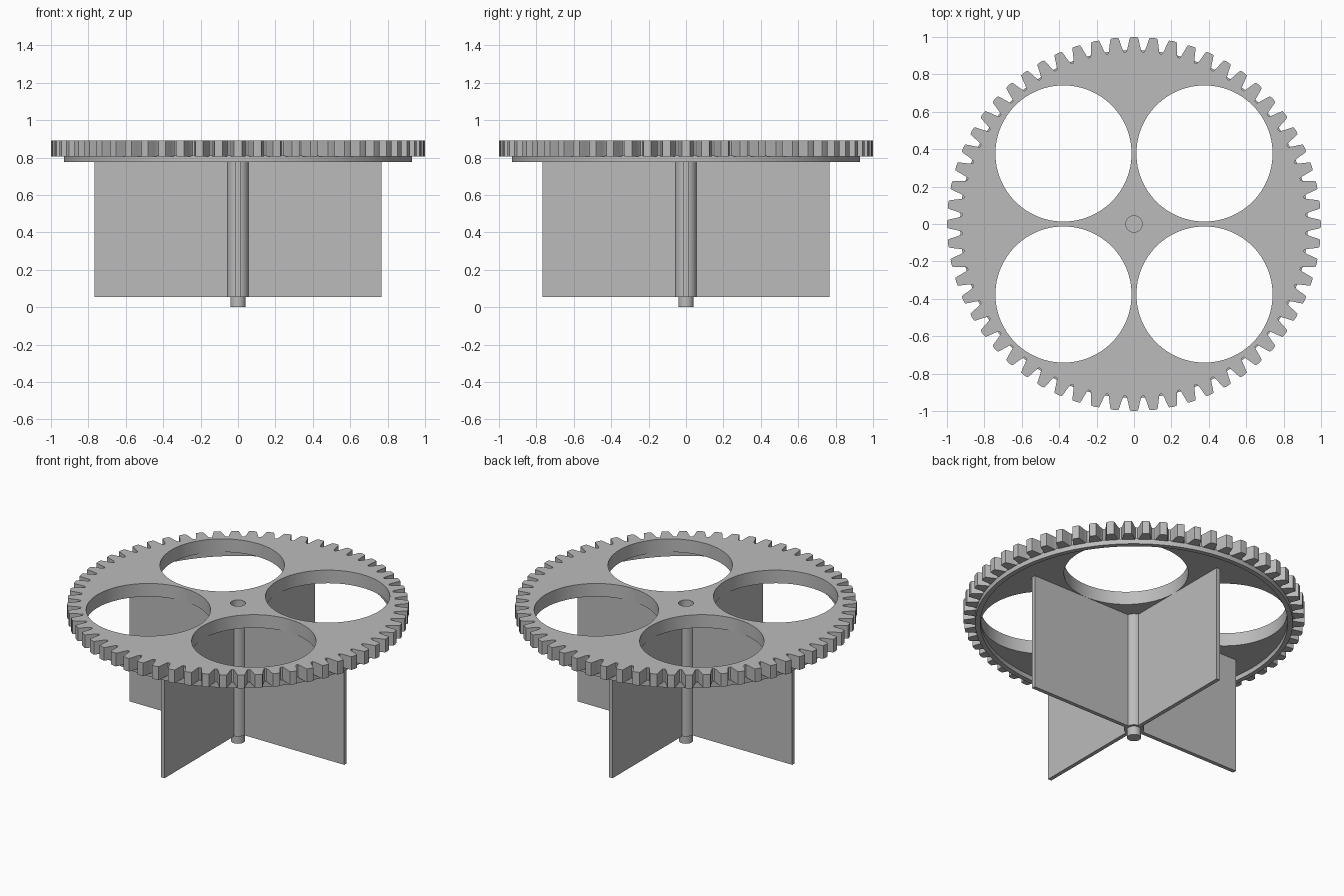
import bpy
from math import sin, cos, pi, tau, radians

if "Cube" in bpy.data.objects:
    bpy.data.objects.remove(bpy.data.objects["Cube"])

grey = bpy.data.materials.new("plain grey")
grey.use_nodes = True
grey.diffuse_color = (0.5, 0.5, 0.5, 1)
grey.node_tree.nodes["Principled BSDF"].inputs["Base Color"].default_value = (0.5, 0.5, 0.5, 1)


def circle(radius, cx=0, cy=0, steps=64):
    return [(cx + radius * cos(tau * i / steps), cy + radius * sin(tau * i / steps))
            for i in range(steps)]


def gear_outline(teeth):
    # Half of one tooth as (angle from tooth centre, radius), mirrored
    half = [(0.046, 0.921), (0.040, 0.932), (0.033, 0.955), (0.027, 0.98), (0.021, 0.998)]
    tooth = [(-a, r) for a, r in half] + [(0, 1.0)] + half[::-1]
    return [(r * cos(tau * k / teeth + a), r * sin(tau * k / teeth + a))
            for k in range(teeth) for a, r in tooth]


def slab(name, loops, bottom, top):
    # Filled flat outline with holes, extruded between two heights
    curve = bpy.data.curves.new(name, 'CURVE')
    curve.dimensions = '2D'
    curve.fill_mode = 'BOTH'
    curve.extrude = (top - bottom) / 2
    for loop in loops:
        spline = curve.splines.new('POLY')
        spline.points.add(len(loop) - 1)
        for point, (x, y) in zip(spline.points, loop):
            point.co = (x, y, 0, 1)
        spline.use_cyclic_u = True
    obj = bpy.data.objects.new(name, curve)
    obj.location.z = (top + bottom) / 2
    bpy.context.collection.objects.link(obj)
    bpy.ops.object.select_all(action='DESELECT')
    obj.select_set(True)
    bpy.context.view_layer.objects.active = obj
    bpy.ops.object.convert(target='MESH')
    obj = bpy.context.view_layer.objects.active
    obj.data.materials.clear()
    obj.data.materials.append(grey)
    bpy.ops.object.shade_smooth_by_angle(angle=radians(20))
    return obj


# Toothed plate with four large openings and a central bore
openings = [circle(0.364, sx * 0.377, sy * 0.377, 96) for sx in (-1, 1) for sy in (-1, 1)]
slab("gear_plate", [gear_outline(60), circle(0.044, steps=32)] + openings, 0.805, 0.89)

# Lip under the teeth
slab("rim_lip", [circle(0.93, steps=120), circle(0.9, steps=120)], 0.775, 0.81)

# Central shaft, closing the bore, and its locating pin
slab("shaft", [circle(0.058, steps=32)], 0.055, 0.83)
slab("shaft_pin", [circle(0.041, steps=32)], 0, 0.06)

# Four upright blades
for side, turn in zip(("left", "back", "right", "front"), range(4)):
    blade = slab(side + "_blade",
                 [[(0.03, -0.0125), (0.768, -0.0125), (0.768, 0.0125), (0.03, 0.0125)]],
                 0.055, 0.806)
    blade.rotation_euler.z = turn * pi / 2
